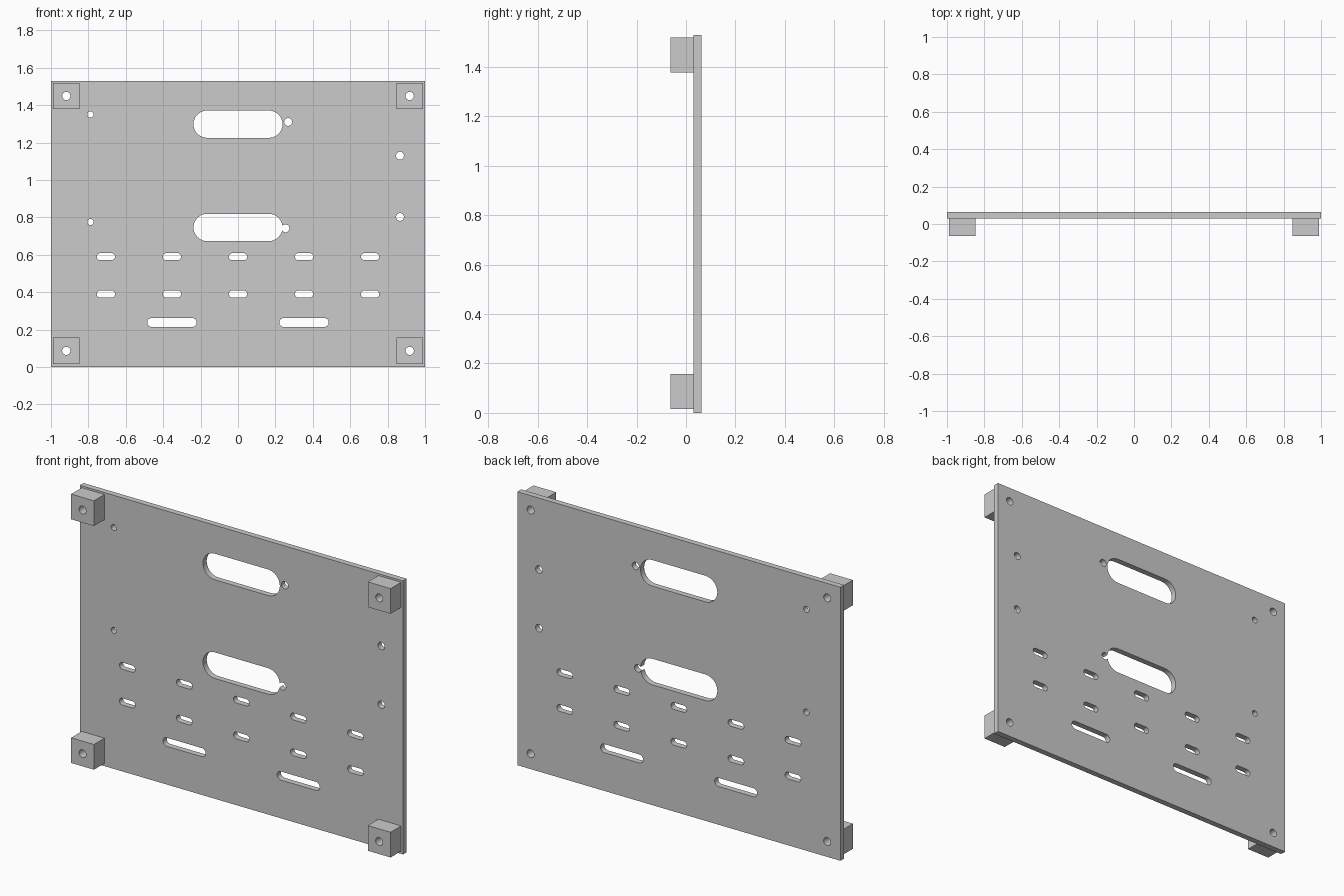
import bpy, bmesh, math

if "Cube" in bpy.data.objects:
    bpy.data.objects.remove(bpy.data.objects["Cube"])

Y_FRONT, Y_PLATE, Y_BACK = -0.063, 0.03, 0.063
HEIGHT = 1.53
POST_X, POST_Z = 0.918, (0.086, 1.449)
POST_SIZE, POST_HOLE = 0.141, 0.022


def make_object(name, bm):
    bmesh.ops.recalc_face_normals(bm, faces=bm.faces)
    mesh = bpy.data.meshes.new(name)
    bm.to_mesh(mesh)
    bm.free()
    obj = bpy.data.objects.new(name, mesh)
    bpy.context.collection.objects.link(obj)
    return obj


def add_prism(bm, outline, y0, y1):
    """Extrude an x-z outline from y0 to y1."""
    face = bm.faces.new([bm.verts.new((x, y0, z)) for x, z in outline])
    new = bmesh.ops.extrude_face_region(bm, geom=[face], use_keep_orig=True)["geom"]
    for v in new:
        if isinstance(v, bmesh.types.BMVert):
            v.co.y = y1


def rectangle(x, z, w, h):
    return [(x + sx * w / 2, z + sz * h / 2)
            for sx, sz in ((-1, -1), (1, -1), (1, 1), (-1, 1))]


def slot(x, z, half_length, r, n=16):
    """Stadium outline with round ends."""
    d = half_length - r
    return [(x + side * d + r * math.cos(a), z + r * math.sin(a))
            for side, start in ((1, -math.pi / 2), (-1, math.pi / 2))
            for a in (start + math.pi * i / n for i in range(n + 1))]


def circle(x, z, r, n=32):
    return [(x + r * math.cos(2 * math.pi * i / n),
             z + r * math.sin(2 * math.pi * i / n)) for i in range(n)]


def cut(obj, outlines):
    """Cut the outlines right through the object along y."""
    bm = bmesh.new()
    for outline in outlines:
        add_prism(bm, outline, -0.2, 0.2)
    cutter = make_object("hole_cutter", bm)
    cutter.hide_render = True
    mod = obj.modifiers.new("holes", "BOOLEAN")
    mod.operation, mod.solver, mod.object = "DIFFERENCE", "EXACT", cutter
    bpy.ops.object.select_all(action="DESELECT")
    obj.select_set(True)
    bpy.context.view_layer.objects.active = obj
    bpy.ops.object.modifier_apply(modifier=mod.name)
    bpy.data.objects.remove(cutter)


def smooth(obj):
    bpy.ops.object.select_all(action="DESELECT")
    obj.select_set(True)
    bpy.context.view_layer.objects.active = obj
    bpy.ops.object.shade_smooth_by_angle(angle=math.radians(30))


# Mounting plate
bm = bmesh.new()
add_prism(bm, rectangle(0, HEIGHT / 2, 2, HEIGHT), Y_PLATE, Y_BACK)
plate = make_object("mounting_plate", bm)

# Slots: two large cable openings, two rows of small slots, two long slots
slots = [slot(0, z, 0.238, 0.073) for z in (1.298, 0.746)]
slots += [slot(0.353 * i, z, 0.049, 0.019) for z in (0.59, 0.39) for i in range(-2, 3)]
slots += [slot(x, 0.238, 0.132, 0.024) for x in (-0.353, 0.353)]
cut(plate, slots)

# Round holes: corner bolts, then small fixing holes
corners = [(s * POST_X, z) for s in (-1, 1) for z in POST_Z]
holes = [circle(x, z, POST_HOLE) for x, z in corners]
holes += [circle(-0.789, z, 0.017) for z in (1.35, 0.775)]
holes += [circle(x, z, 0.021) for x, z in
          ((0.866, 1.13), (0.866, 0.802), (0.268, 1.31), (0.254, 0.741))]
cut(plate, holes)
smooth(plate)

# Corner spacer blocks with bolt holes
for i, (x, z) in enumerate(corners):
    bm = bmesh.new()
    add_prism(bm, rectangle(x, z, POST_SIZE, POST_SIZE), Y_FRONT, Y_PLATE)
    block = make_object(f"spacer_block_{i + 1}", bm)
    cut(block, [circle(x, z, POST_HOLE)])
    smooth(block)
